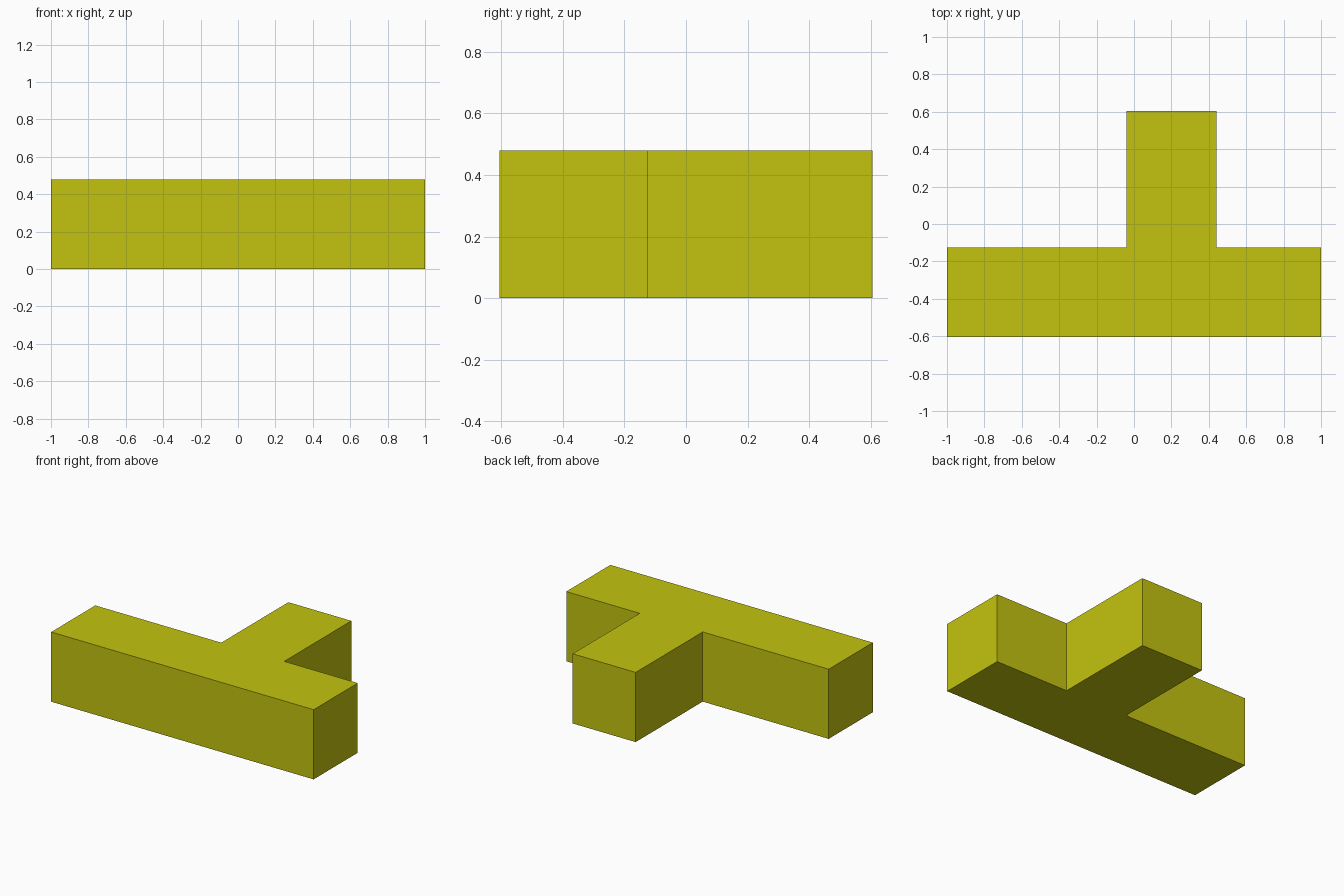
import bpy
import bmesh

cube = bpy.data.objects.get("Cube")
if cube:
    bpy.data.objects.remove(cube, do_unlink=True)

# Single flat colour
COLOUR = (0.55, 0.55, 0.005, 1.0)
yellow = bpy.data.materials.new("olive_yellow")
yellow.use_nodes = True
yellow.diffuse_color = COLOUR
yellow.node_tree.nodes["Principled BSDF"].inputs["Base Color"].default_value = COLOUR

# T-shaped outline: long front bar with an off-centre stem reaching back
HEIGHT = 0.48
FRONT, INNER, BACK = -0.605, -0.125, 0.605
STEM_RIGHT, STEM_LEFT = -0.04, 0.44
outline = [
    (-1, FRONT), (1, FRONT), (1, INNER), (STEM_LEFT, INNER),
    (STEM_LEFT, BACK), (STEM_RIGHT, BACK), (STEM_RIGHT, INNER), (-1, INNER),
]

# Extrude the outline upwards into a solid block
bm = bmesh.new()
base = bm.faces.new([bm.verts.new((x, y, 0)) for x, y in outline])
extruded = bmesh.ops.extrude_face_region(bm, geom=[base], use_keep_orig=True)
top_verts = [v for v in extruded["geom"] if isinstance(v, bmesh.types.BMVert)]
bmesh.ops.translate(bm, verts=top_verts, vec=(0, 0, HEIGHT))
bmesh.ops.recalc_face_normals(bm, faces=bm.faces)

mesh = bpy.data.meshes.new("t_block")
bm.to_mesh(mesh)
bm.free()
mesh.materials.append(yellow)
block = bpy.data.objects.new("t_block", mesh)
bpy.context.collection.objects.link(block)
